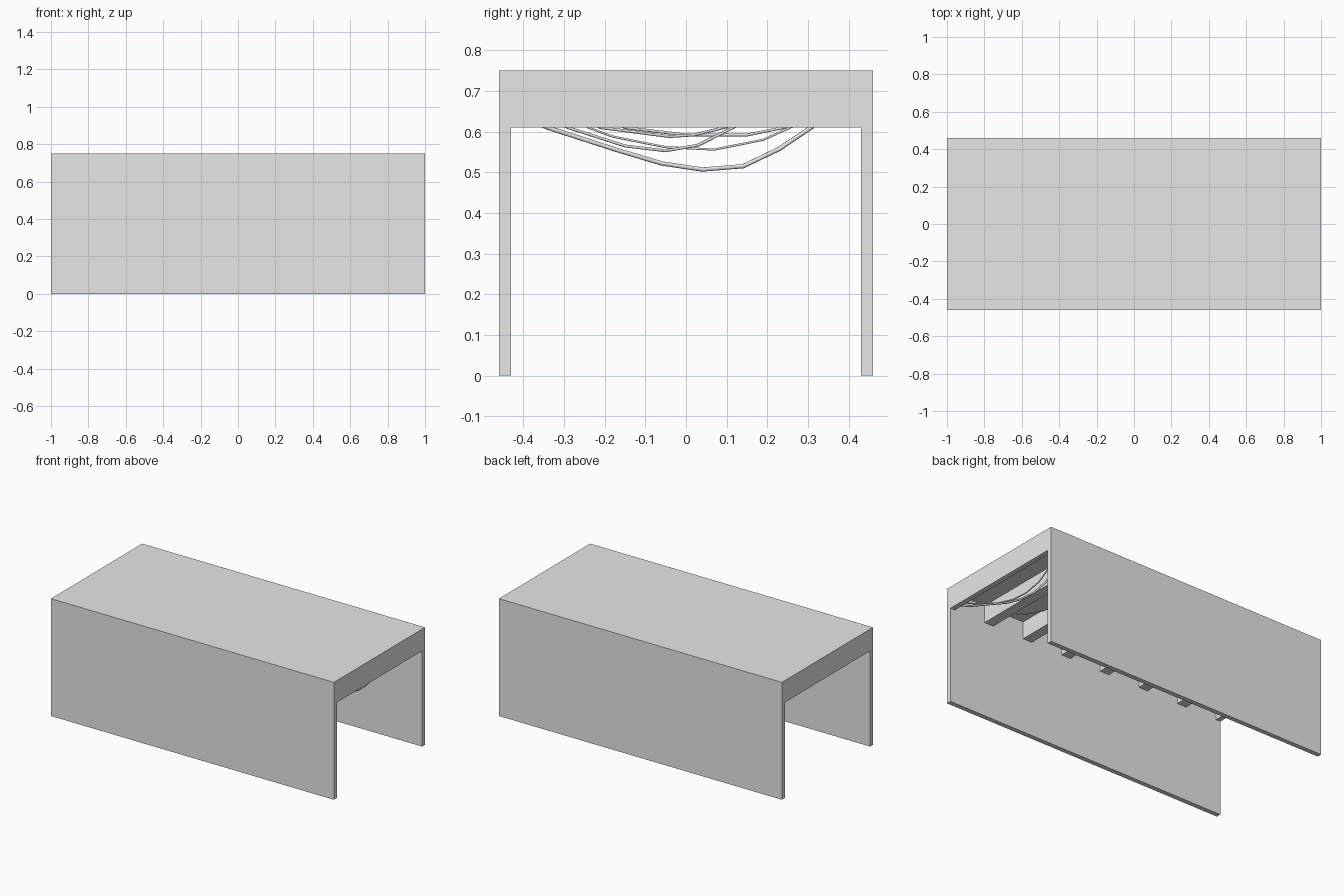
import bpy
import bmesh
from mathutils import Vector

cube = bpy.data.objects.get("Cube")
if cube:
    bpy.data.objects.remove(cube, do_unlink=True)

LENGTH, HALF_W, HEIGHT = 2.0, 0.46, 0.75
PANEL = 0.03          # wall and ceiling thickness
BEAM_LOW = 0.61       # underside of the beams
BEAM = 0.065          # beam width
BAYS = 7

grey = bpy.data.materials.new("light_grey")
grey.use_nodes = True
grey.diffuse_color = (0.8, 0.8, 0.8, 1)
grey.node_tree.nodes["Principled BSDF"].inputs["Base Color"].default_value = (0.8, 0.8, 0.8, 1)


def box(name, low, high):
    """Box between two opposite corners."""
    low, high = Vector(low), Vector(high)
    bm = bmesh.new()
    bmesh.ops.create_cube(bm, size=1)
    for v in bm.verts:
        v.co = (low + high) / 2 + v.co * (high - low)
    mesh = bpy.data.meshes.new(name)
    bm.to_mesh(mesh)
    bm.free()
    mesh.materials.append(grey)
    obj = bpy.data.objects.new(name, mesh)
    bpy.context.collection.objects.link(obj)
    return obj


def cable(name, x_start, x_end, points, radius):
    """Sagging round cable through (y, z) points, drifting along x."""
    curve = bpy.data.curves.new(name, "CURVE")
    curve.dimensions = "3D"
    curve.bevel_depth = radius
    curve.bevel_resolution = 1
    curve.use_fill_caps = True
    spline = curve.splines.new("POLY")
    spline.points.add(len(points) - 1)
    for i, (y, z) in enumerate(points):
        t = i / (len(points) - 1)
        spline.points[i].co = (x_start + (x_end - x_start) * t, y, z, 1)
    curve.materials.append(grey)
    obj = bpy.data.objects.new(name, curve)
    bpy.context.collection.objects.link(obj)


# Side walls and ceiling
end = LENGTH / 2
inner = HALF_W - PANEL
ceiling_low = HEIGHT - PANEL
box("front_wall", (-end, -HALF_W, 0), (end, -inner, HEIGHT))
box("back_wall", (-end, inner, 0), (end, HALF_W, HEIGHT))
box("ceiling", (-end, -inner, ceiling_low), (end, inner, HEIGHT))

# Cross beams, with half-width ones at both ends
for i in range(BAYS + 1):
    x = -end + i * LENGTH / BAYS
    box("ceiling_beam", (max(x - BEAM / 2, -end), -inner, BEAM_LOW),
        (min(x + BEAM / 2, end), inner, ceiling_low))

# Hanging cables, running up to the ceiling at each end
cable("long_cable", 0.95, 0.80,
      [(-0.43, 0.65), (-0.34, 0.61), (-0.17, 0.555), (-0.06, 0.522), (0.04, 0.507),
       (0.14, 0.515), (0.23, 0.558), (0.31, 0.612), (0.39, 0.70)], 0.006)
cable("middle_cable", 0.93, 0.78,
      [(-0.40, 0.66), (-0.29, 0.61), (-0.15, 0.565), (-0.05, 0.553),
       (0.03, 0.567), (0.12, 0.612), (0.20, 0.70)], 0.004)
cable("wide_cable", 0.70, 0.54,
      [(-0.33, 0.68), (-0.24, 0.61), (-0.18, 0.588), (-0.05, 0.562), (0.07, 0.556),
       (0.19, 0.58), (0.26, 0.612), (0.34, 0.70)], 0.003)
cable("short_cable", 0.66, 0.50,
      [(-0.32, 0.67), (-0.21, 0.61), (-0.04, 0.588), (0.02, 0.592),
       (0.10, 0.612), (0.20, 0.69)], 0.004)
cable("shallow_cable", 0.42, 0.26,
      [(-0.27, 0.67), (-0.15, 0.61), (0.0, 0.592), (0.15, 0.592),
       (0.25, 0.612), (0.34, 0.68)], 0.004)
